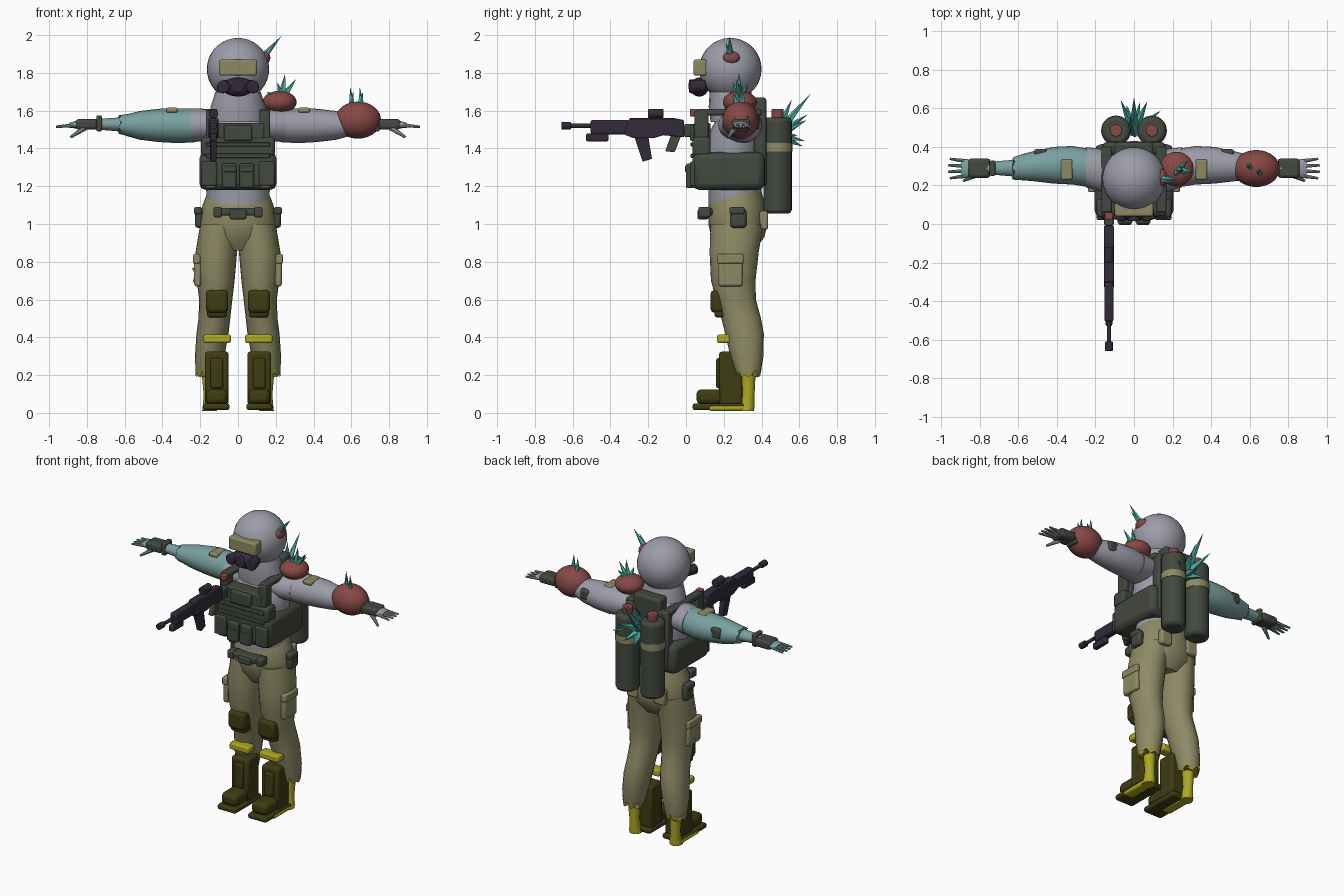
import bpy, bmesh, math
from mathutils import Vector

if "Cube" in bpy.data.objects:
    bpy.data.objects.remove(bpy.data.objects["Cube"])


def material(name, rgb):
    m = bpy.data.materials.new(name)
    m.use_nodes = True
    m.diffuse_color = (*rgb, 1)
    m.node_tree.nodes["Principled BSDF"].inputs["Base Color"].default_value = (*rgb, 1)
    return m


GREY = material("pale grey", (.33, .335, .39))
TAN = material("tan cloth", (.27, .255, .13))
GREEN = material("dark green", (.055, .065, .05))
OLIVE = material("dark olive", (.05, .045, .006))
YELLOW = material("yellow", (.42, .39, .015))
PURPLE = material("dark purple", (.033, .024, .042))
RED = material("flesh red", (.24, .065, .06))
CRYSTAL = material("crystal teal", (.07, .42, .35))
TEAL = material("sick teal", (.19, .35, .35))


def finish(name, bm, mat, bevel=0, smooth=True):
    bmesh.ops.recalc_face_normals(bm, faces=bm.faces)
    me = bpy.data.meshes.new(name)
    bm.to_mesh(me)
    bm.free()
    ob = bpy.data.objects.new(name, me)
    bpy.context.collection.objects.link(ob)
    me.materials.append(mat)
    if bevel:
        mod = ob.modifiers.new("bevel", "BEVEL")
        mod.width, mod.segments, mod.limit_method = bevel, 2, "ANGLE"
    if smooth:
        bpy.ops.object.select_all(action="DESELECT")
        ob.select_set(True)
        bpy.context.view_layer.objects.active = ob
        bpy.ops.object.shade_smooth_by_angle(angle=math.radians(40))
    return ob


def box(name, mat, xs, ys, zs, bevel=.01):
    bm = bmesh.new()
    bmesh.ops.create_cube(bm, size=1)
    for v in bm.verts:
        for i, (a, b) in enumerate((xs, ys, zs)):
            v.co[i] = (a + b) / 2 + v.co[i] * abs(b - a)
    return finish(name, bm, mat, bevel)


def ball(name, mat, at, radii):
    bm = bmesh.new()
    bmesh.ops.create_uvsphere(bm, u_segments=32, v_segments=18, radius=1)
    for v in bm.verts:
        v.co = Vector(at) + v.co * Vector(radii)
    return finish(name, bm, mat)


def rod(name, mat, a, b, r1, r2=None, sides=20, bevel=0):
    """Cylinder or cone from a to b."""
    a, b = Vector(a), Vector(b)
    bm = bmesh.new()
    bmesh.ops.create_cone(bm, cap_ends=True, segments=sides, radius1=r1,
                          radius2=r1 if r2 is None else r2, depth=(b - a).length)
    turn = (b - a).to_track_quat("Z", "Y")
    for v in bm.verts:
        v.co = (a + b) / 2 + turn @ v.co
    return finish(name, bm, mat, bevel, sides > 6)


def loft(name, mat, rings, axis="z", s=1, ragged=0, sides=20):
    """Ellipses (along, u, v, ru, rv); u, v are x, y for axis z and y, z for axis x."""
    bm = bmesh.new()
    loops = []
    for k, (t, u, v, ru, rv) in enumerate(rings):
        loop = []
        for i in range(sides):
            a = 2 * math.pi * i / sides
            p, q = u + ru * math.cos(a), v + rv * math.sin(a)
            w = t + (ragged * (i % 3 - 1) if k == len(rings) - 1 else 0)
            loop.append(bm.verts.new((s * p, q, w) if axis == "z" else (s * w, p, q)))
        loops.append(loop)
    for a, b in zip(loops, loops[1:]):
        for i in range(sides):
            j = (i + 1) % sides
            bm.faces.new((a[i], a[j], b[j], b[i]))
    bm.faces.new(loops[0])
    bm.faces.new(loops[-1])
    return finish(name, bm, mat)


def plate(name, mat, outline, x0, x1, bevel=.005):
    """Side outline of (y, z) points pulled along x."""
    bm = bmesh.new()
    f = bm.faces.new([bm.verts.new((x0, y, z)) for y, z in outline])
    new = bmesh.ops.extrude_face_region(bm, geom=[f])["geom"]
    bmesh.ops.translate(bm, vec=(x1 - x0, 0, 0),
                        verts=[g for g in new if isinstance(g, bmesh.types.BMVert)])
    return finish(name, bm, mat, bevel)


def spikes(name, base, tips, r):
    for tip in tips:
        rod(name, CRYSTAL, base, tip, r, 0, sides=5)


# Head, visor and breathing mask
ball("head", GREY, (0, .235, 1.82), (.165, .165, .165))
loft("neck", GREY, [(1.54, 0, .25, .15, .12), (1.62, 0, .24, .145, .12), (1.7, 0, .235, .12, .11)])
box("visor", TAN, (-.1, .1), (.04, .11), (1.785, 1.87))
ball("mask_body", PURPLE, (0, .07, 1.725), (.085, .05, .05))
rod("mask_nozzle", PURPLE, (0, .08, 1.73), (0, .015, 1.73), .035, bevel=.006)
for s in (-1, 1):
    rod("mask_filter", PURPLE, (s * .06, .1, 1.73), (s * .08, .02, 1.725), .034, bevel=.006)

# Torso and vest
loft("torso", GREY, [(1.05, 0, .26, .16, .14), (1.2, 0, .26, .17, .14), (1.4, 0, .25, .185, .15),
                     (1.5, 0, .27, .2, .14), (1.57, 0, .28, .18, .11), (1.61, 0, .27, .13, .1)])
box("vest_waistband", GREEN, (-.205, .205), (.035, .415), (1.18, 1.38), .035)
box("vest_chest", GREEN, (-.195, .195), (.035, .13), (1.36, 1.46), .015)
box("vest_chest_top", GREEN, (-.14, .14), (.04, .13), (1.44, 1.535), .01)
box("vest_chest_pocket", GREEN, (-.075, .075), (.02, .06), (1.44, 1.525))
box("vest_back", GREEN, (-.16, .16), (.36, .425), (1.2, 1.6), .015)
box("tank_mount", GREEN, (-.1, .1), (.34, .425), (1.5, 1.67), .015)
for z in (1.35, 1.41):
    box("vest_webbing", GREEN, (-.17, .17), (.025, .05), (z, z + .022), .004)
for s in (-1, 1):
    box("vest_pouch", GREEN, (s * .008, s * .085), (0, .05), (1.19, 1.32))
    box("vest_pouch_flap", GREEN, (s * .015, s * .078), (-.004, .04), (1.275, 1.31), .004)
    box("vest_side_pouch", GREEN, (s * .11, s * .195), (.02, .06), (1.2, 1.33))
    box("vest_front_strap", GREEN, (s * .115, s * .17), (.045, .12), (1.42, 1.6))
    box("vest_shoulder_strap", GREEN, (s * .115, s * .17), (.06, .4), (1.575, 1.61))
    box("vest_trim", TAN, (s * .12, s * .17), (.035, .05), (1.19, 1.21), .004)

# Air tanks
for s in (-1, 1):
    x = s * .093
    rod("tank", GREEN, (x, .485, 1.055), (x, .485, 1.565), .075, sides=28, bevel=.02)
    rod("tank_band", TAN, (x, .485, 1.385), (x, .485, 1.43), .078, sides=28)
    rod("tank_valve", RED, (x, .485, 1.55), (x, .485, 1.61), .032, bevel=.006)
spikes("tank_crystal", (.0, .48, 1.47),
       [(0, .66, 1.69), (-.07, .645, 1.58), (.07, .64, 1.55), (.03, .63, 1.44),
        (-.04, .62, 1.41), (.14, .59, 1.47), (-.02, .56, 1.66)], .033)

# Arms and hands
for s, skin in ((-1, TEAL), (1, GREY)):
    loft("shoulder", GREY, [(.08, .27, 1.53, .1, .07), (.18, .28, 1.525, .11, .085),
                            (.25, .295, 1.522, .104, .09)], "x", s)
    loft("sleeve", skin, [(.23, .29, 1.522, .1, .089), (.32, .305, 1.52, .1, .092),
                          (.42, .305, 1.522, .095, .088), (.52, .3, 1.522, .078, .076),
                          (.58, .295, 1.523, .068, .06), (.625, .29, 1.525, .06, .05)],
         "x", s, ragged=.008)
    loft("forearm", skin, [(.56, .29, 1.525, .05, .045), (.64, .29, 1.527, .042, .036),
                           (.72, .29, 1.528, .035, .03), (.8, .29, 1.528, .038, .025),
                           (.87, .288, 1.525, .048, .018), (.895, .288, 1.522, .042, .012)], "x", s)
    box("bracer", GREEN, (s * .745, s * .86), (.24, .34), (1.5, 1.555), .015)
    box("bracer_clasp", GREEN, (s * .72, s * .75), (.25, .33), (1.49, 1.575), .008)
    box("arm_patch", TAN, (s * .32, s * .38), (.23, .335), (1.59, 1.616), .008)
    box("elbow_patch", GREEN, (s * .45, s * .52), (.345, .39), (1.5, 1.57), .015)
    for i in range(4):
        y = .252 + .024 * i
        rod("finger", skin, (s * .86, y, 1.523), (s * (.968 - .008 * abs(i - 1.5)),
            .288 + (y - .288) * 1.4, 1.515), .012, .006, sides=8)
    rod("thumb", skin, (s * .81, .26, 1.51), (s * .885, .225, 1.46), .016, .007, sides=8)

# Growths and their crystals
ball("arm_growth", RED, (.635, .288, 1.55), (.122, .096, .098))
ball("shoulder_growth", RED, (.22, .285, 1.645), (.09, .09, .06))
ball("head_growth", RED, (.145, .24, 1.88), (.026, .045, .034))
spikes("head_crystal", (.14, .235, 1.89), [(.23, .23, 1.995), (.2, .21, 1.96)], .02)
spikes("shoulder_crystal", (.23, .28, 1.66),
       [(.25, .28, 1.8), (.31, .27, 1.77), (.21, .25, 1.75), (.28, .33, 1.74), (.15, .23, 1.7)], .026)
for x, y in ((.6, .3), (.65, .27)):
    spikes("arm_crystal", (x, y, 1.62), [(x - .005, y, 1.725), (x + .01, y - .02, 1.7)], .018)

# Trousers, belt and pouches
loft("trouser_hips", TAN, [(1.17, 0, .275, .16, .125), (1.1, 0, .27, .188, .15),
                           (1.0, 0, .275, .205, .157), (.93, 0, .275, .195, .14), (.86, 0, .27, .12, .09)])
box("belt_front", GREEN, (-.115, .115), (.07, .14), (1.045, 1.085))
box("belt_buckle", GREEN, (-.045, .045), (.06, .12), (1.025, 1.075))
for s in (-1, 1):
    loft("trouser_leg", TAN, [(1.0, .1, .27, .1, .14), (.85, .115, .255, .11, .13),
                              (.7, .118, .25, .1, .118), (.6, .118, .265, .088, .105),
                              (.5, .125, .292, .084, .105), (.42, .135, .31, .085, .102),
                              (.3, .15, .322, .078, .088), (.21, .158, .33, .066, .066)],
         s=s, ragged=.015)
    loft("trouser_hem", YELLOW, [(.23, .157, .33, .069, .07), (.2, .158, .33, .06, .06)], s=s, ragged=.012)
    box("belt_pouch", GREEN, (s * .085, s * .13), (.065, .13), (1.035, 1.09))
    box("hip_pouch", GREEN, (s * .185, s * .228), (.235, .32), (.98, 1.08), .015)
    box("hip_pouch_flap", GREEN, (s * .19, s * .233), (.23, .31), (1.05, 1.09))
    box("thigh_pocket", TAN, (s * .195, s * .232), (.17, .3), (.67, .83), .012)
    box("thigh_pocket_flap", TAN, (s * .2, s * .238), (.165, .305), (.79, .84), .008)
    box("rear_pocket", TAN, (s * .06, s * .14), (.39, .435), (.97, 1.07), .012)

    # Lower legs and boots
    loft("ankle", YELLOW, [(.24, .155, .33, .04, .04), (.1, .152, .33, .03, .033),
                           (.04, .15, .325, .036, .038), (.01, .15, .315, .04, .045)], s=s)
    box("foot", YELLOW, (s * .115, s * .185), (.12, .35), (.01, .04), .012)
    box("knee_pad", OLIVE, (s * .052, s * .17), (.13, .22), (.53, .65), .02)
    box("knee_pad_lower", OLIVE, (s * .058, s * .165), (.15, .235), (.505, .56), .015)
    box("shin_strap", YELLOW, (s * .038, s * .182), (.165, .235), (.37, .415), .01)
    box("boot_shaft", OLIVE, (s * .05, s * .175), (.175, .3), (.04, .325), .015)
    box("boot_shin_plate", OLIVE, (s * .08, s * .145), (.16, .2), (.13, .29), .01)
    box("boot_toe", OLIVE, (s * .055, s * .17), (.055, .25), (.045, .125), .025)
    box("boot_sole", OLIVE, (s * .045, s * .182), (.035, .32), (.015, .05), .012)
spikes("thigh_crystal", (-.215, .22, .74), [(-.245, .2, .77), (-.24, .24, .69)], .014)

# Rifle, held level against the vest
gx = -.13
plate("rifle_body", PURPLE, [(-.33, 1.475), (-.3, 1.56), (-.06, 1.56), (-.01, 1.55),
                             (-.01, 1.46), (-.12, 1.47), (-.17, 1.455), (-.28, 1.455)], gx - .026, gx + .026)
box("rifle_handguard", PURPLE, (gx - .024, gx + .024), (-.505, -.3), (1.475, 1.55), .01)
rod("rifle_barrel", PURPLE, (gx, -.66, 1.52), (gx, -.48, 1.52), .011)
rod("rifle_muzzle", PURPLE, (gx, -.66, 1.52), (gx, -.61, 1.52), .02, bevel=.004)
box("rifle_underbarrel", PURPLE, (gx - .018, gx + .018), (-.53, -.41), (1.437, 1.48))
plate("rifle_magazine", PURPLE, [(-.275, 1.465), (-.2, 1.465), (-.18, 1.345), (-.23, 1.33)],
      gx - .017, gx + .017)
plate("rifle_grip", GREEN, [(-.08, 1.47), (-.025, 1.47), (-.06, 1.38), (-.11, 1.385)], gx - .016, gx + .016)
rod("rifle_sight", PURPLE, (gx, -.2, 1.585), (gx, -.12, 1.585), .025, bevel=.004)
box("rifle_sight_mount", PURPLE, (gx - .012, gx + .012), (-.18, -.14), (1.55, 1.58), .003)
box("rifle_clip", GREEN, (gx - .025, gx + .025), (-.01, .06), (1.46, 1.53))
box("rifle_clip_tab", RED, (gx - .02, gx + .02), (.02, .06), (1.57, 1.61), .006)
